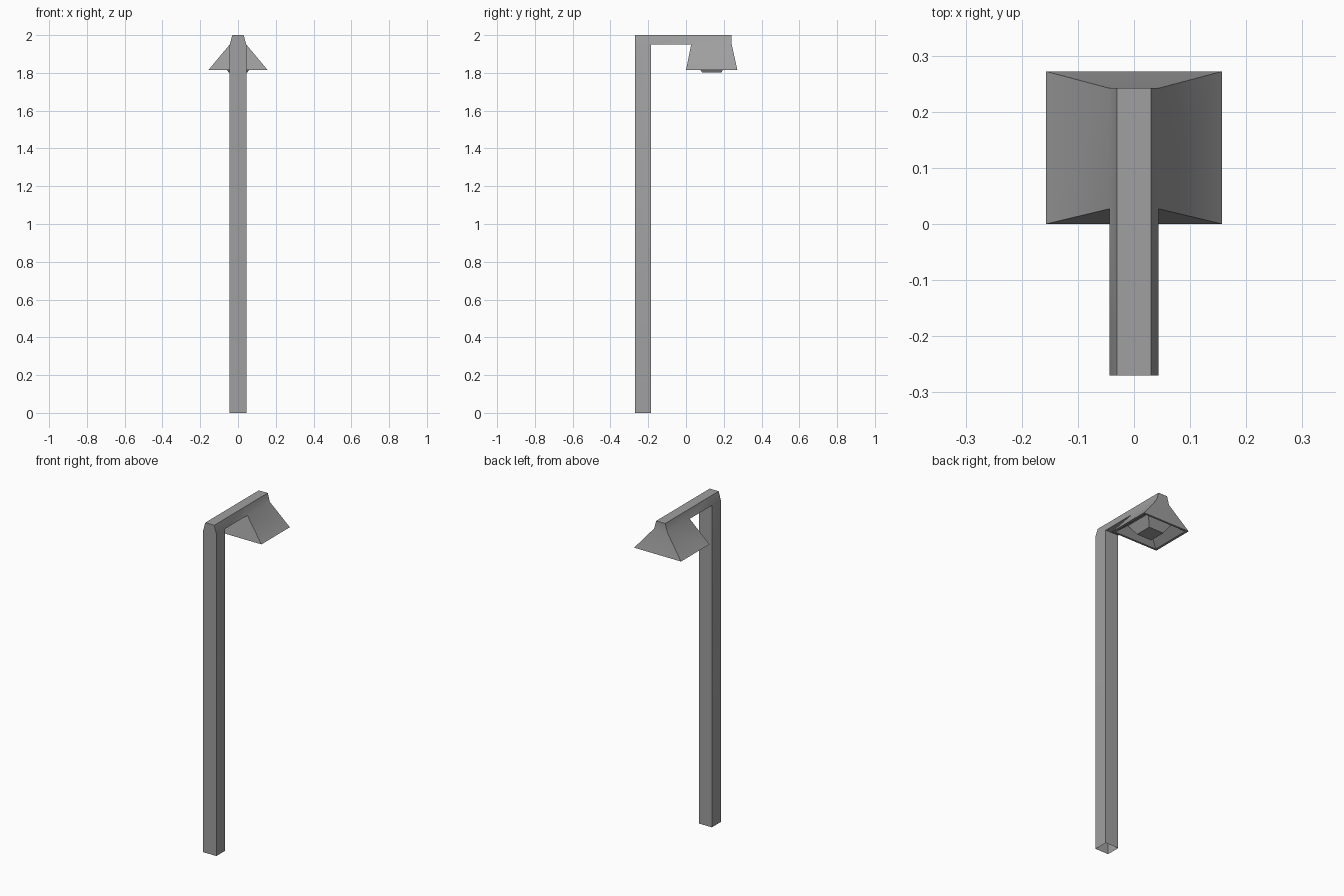
import bpy, bmesh, math

if "Cube" in bpy.data.objects:
    bpy.data.objects.remove(bpy.data.objects["Cube"])

grey = bpy.data.materials.new("lamp_grey")
grey.use_nodes = True
colour = (0.35, 0.35, 0.35, 1)
grey.diffuse_color = colour
grey.node_tree.nodes["Principled BSDF"].inputs["Base Color"].default_value = colour


def rect(bm, hx, y0, y1, z):
    """Four corners of a level rectangle."""
    return [bm.verts.new(p) for p in
            ((-hx, y0, z), (hx, y0, z), (hx, y1, z), (-hx, y1, z))]


def bridge(bm, a, b):
    """Side walls between two rings of corners."""
    for i in range(4):
        j = (i + 1) % 4
        bm.faces.new((a[i], a[j], b[j], b[i]))


def finish(name, bm):
    bmesh.ops.recalc_face_normals(bm, faces=bm.faces[:])
    mesh = bpy.data.meshes.new(name)
    bm.to_mesh(mesh)
    bm.free()
    mesh.materials.append(grey)
    obj = bpy.data.objects.new(name, mesh)
    bpy.context.collection.objects.link(obj)
    bpy.ops.object.select_all(action='DESELECT')
    obj.select_set(True)
    bpy.context.view_layer.objects.active = obj
    bpy.ops.object.shade_smooth_by_angle(angle=math.radians(30))


# Arm: a trapezoid section carried from the pole to the tip
bm = bmesh.new()
sections = [[bm.verts.new((x, y, z)) for x, z in
             ((-.044, 1.95), (.044, 1.95), (.03, 2), (-.03, 2))]
            for y in (-.27, -.185, .027, .242)]
for a, b in zip(sections, sections[1:]):
    for i in (1, 2, 3):
        j = (i + 1) % 4
        bm.faces.new((a[i], a[j], b[j], b[i]))
bm.faces.new(sections[0])
bm.faces.new(sections[3])
s0, s1, s2, s3 = sections
bm.faces.new((s1[0], s1[1], s2[1], s2[0]))

# Pole: open at the foot
bridge(bm, (s0[0], s0[1], s1[1], s1[0]), rect(bm, .044, -.27, -.185, 0))

# Shade: flared skirt, thin rim and hollow underside
rim = rect(bm, .157, 0, .272, 1.815)
lip = rect(bm, .143, .012, .26, 1.815)
roof = rect(bm, .085, .05, .222, 1.86)
bridge(bm, (s2[0], s2[1], s3[1], s3[0]), rim)
bridge(bm, rim, lip)
bridge(bm, lip, roof)
bm.faces.new(roof)
finish("pole_arm_and_shade", bm)

# Light block hanging inside the shade
bm = bmesh.new()
base = rect(bm, .085, .05, .222, 1.858)
tip = rect(bm, .05, .085, .187, 1.802)
bridge(bm, base, tip)
bm.faces.new(base)
bm.faces.new(tip)
finish("light_block", bm)
